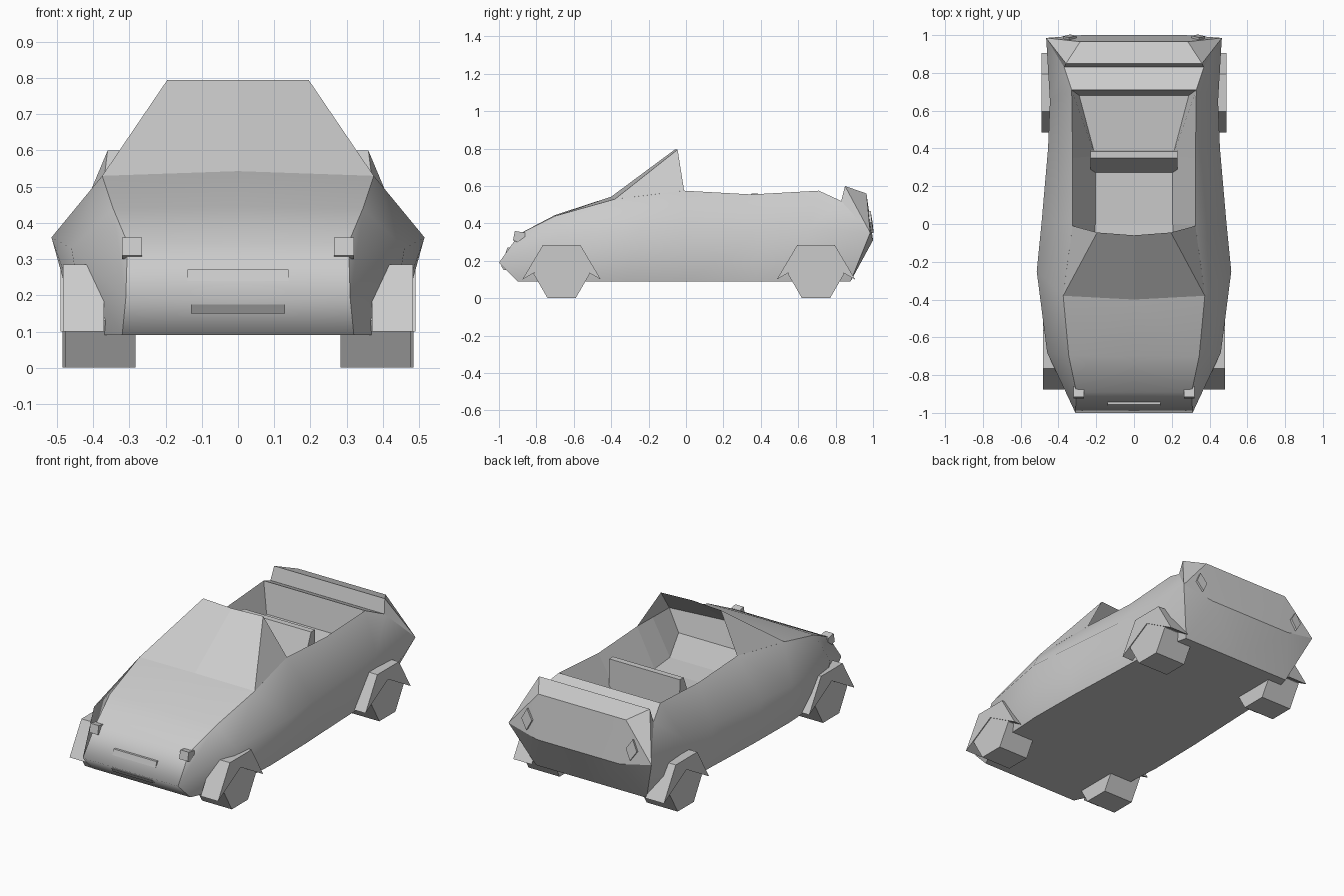
import bpy, bmesh, math
from mathutils import Vector

if "Cube" in bpy.data.objects:
    bpy.data.objects.remove(bpy.data.objects["Cube"])


def finish(name, bm, mirror=True, smooth=0):
    bmesh.ops.remove_doubles(bm, verts=bm.verts, dist=0.0005)
    bmesh.ops.recalc_face_normals(bm, faces=bm.faces)
    mesh = bpy.data.meshes.new(name)
    bm.to_mesh(mesh)
    bm.free()
    ob = bpy.data.objects.new(name, mesh)
    bpy.context.collection.objects.link(ob)
    if mirror:
        ob.modifiers.new("Mirror", 'MIRROR').merge_threshold = 0.001
    if smooth:
        bpy.ops.object.select_all(action='DESELECT')
        ob.select_set(True)
        bpy.context.view_layer.objects.active = ob
        bpy.ops.object.shade_smooth_by_angle(angle=math.radians(smooth))
    return ob


def face(bm, *pts):
    bm.faces.new([bm.verts.new(p) for p in pts])


def loft(bm, rows):
    for r, s in zip(rows, rows[1:]):
        for i in range(len(r) - 1):
            face(bm, r[i], r[i + 1], s[i + 1], s[i])


def mid(p, dz=0.0, dy=0.0):
    return (0, p[1] + dy, p[2] + dz)


def prism(name, profile, x0, x1, mirror=True):
    bm = bmesh.new()
    f = bm.faces.new([bm.verts.new((x0, y, z)) for y, z in profile])
    ext = bmesh.ops.extrude_face_region(bm, geom=[f])["geom"]
    verts = [v for v in ext if isinstance(v, bmesh.types.BMVert)]
    bmesh.ops.translate(bm, verts=verts, vec=(x1 - x0, 0, 0))
    bm.faces.ensure_lookup_table()
    return finish(name, bm, mirror)


# Body sides and underside: three long lines from nose to tail
sill = [(.32, -.90, .09), (.42, -.68, .09), (.44, -.33, .09), (.435, 0, .09),
        (.42, .37, .09), (.41, .68, .09), (.36, .88, .09)]
waist = [(.31, -1, .19), (.46, -.68, .33), (.515, -.25, .36), (.49, 0, .36),
         (.455, .4, .36), (.445, .65, .37), (.465, .985, .35)]
rail = [(.305, -.89, .345), (.345, -.7, .44), (.375, -.38, .53), (.325, -.01, .575),
        (.325, .35, .555), (.33, .71, .575), (.37, .83, .52)]
bm = bmesh.new()
loft(bm, [[mid(s), s, w, t] for s, w, t in zip(sill, waist, rail)])
finish("body_sides", bm, smooth=60)

# Nose and hood
hood = rail[:3]
hood_mid = [mid(rail[0]), mid(rail[1], .005), mid(rail[2], .013, -.02)]
bm = bmesh.new()
loft(bm, [[sill[0], mid(sill[0])], [waist[0], mid(waist[0])], [hood[0], hood_mid[0]],
          [hood[1], hood_mid[1]], [hood[2], hood_mid[2]]])
finish("nose_and_hood", bm, smooth=89)

# Rear deck, raised tail and back panel with corner panels
tail = [(.36, .85, .6), (.285, .965, .56), (.27, 1, .31)]
line = [rail[5], rail[6]] + tail + [sill[6]]
bm = bmesh.new()
loft(bm, [[p, mid(p)] for p in line])
for a, b in zip(line[1:], line[2:]):
    face(bm, a, b, waist[6])
finish("tail", bm, smooth=30)

# Windshield with side triangles
bm = bmesh.new()
top = (.195, -.045, .795)
loft(bm, [[hood[2], hood_mid[2]], [top, mid(top, 0, -.015)]])
face(bm, hood[2], top, rail[3])
finish("windshield", bm)

# Cabin tub: firewall, sloping side walls, floor, rear shelf and back wall
bm = bmesh.new()
inner = [(.30, -.36, .41), (.21, -.15, .37), (.205, 0, .36), (.205, .36, .37),
         (.29, .68, .40)]
edge = [rail[2], (.35, -.19, .553), rail[3], rail[4], rail[5]]
loft(bm, [[mid(i), i, e] for i, e in zip(inner, edge)])
face(bm, mid(inner[4]), inner[4], rail[5], mid(rail[5]))
face(bm, mid(inner[0]), inner[0], hood[2], hood_mid[2])
finish("cabin_tub", bm)

# Seat back
prism("seat_back", [(.27, .36), (.35, .56), (.385, .56), (.39, .36)], -.23, .23, False)

# Hexagonal wheels and folded fenders
for end, y, half in (("front", -.665, .478), ("rear", .695, .485)):
    hexa = [(y + .15 * math.cos(k * math.pi / 3), .13 + .15 * math.sin(k * math.pi / 3))
            for k in range(6)]
    prism(end + "_wheels", hexa, .283, half)
    arch = [(-.21, .1), (-.1, .285), (.1, .285), (.21, .1), (0, .22)]
    prism(end + "_fenders", [(y + a, z) for a, z in arch], .37, half + .005)

# Headlights
prism("headlights", [(-.925, .31), (-.915, .36), (-.86, .35), (-.86, .33), (-.90, .30)], .265, .32)

# Nose plate and bumper bar
prism("nose_plate", [(-.965, .24), (-.955, .272), (-.925, .272), (-.94, .24)], -.14, .14, False)
prism("bumper_bar", [(-.975, .15), (-.99, .175), (-.94, .175), (-.94, .15)], -.13, .13, False)

# Tail lights: diamonds on the rear corner panels
bm = bmesh.new()
a, b, c = Vector(tail[1]), Vector(tail[2]), Vector(waist[6])
n = (b - a).cross(c - a).normalized()
if n.y < 0:
    n = -n
o = (a + b + c) / 3
up = (a - b).normalized() * .06
side = n.cross(up).normalized() * .035
ring = [o + up, o + side, o - up, o - side]
raised = [p + n * .012 for p in ring]
loft(bm, [ring + ring[:1], raised + raised[:1]])
face(bm, *raised)
finish("tail_lights", bm)
